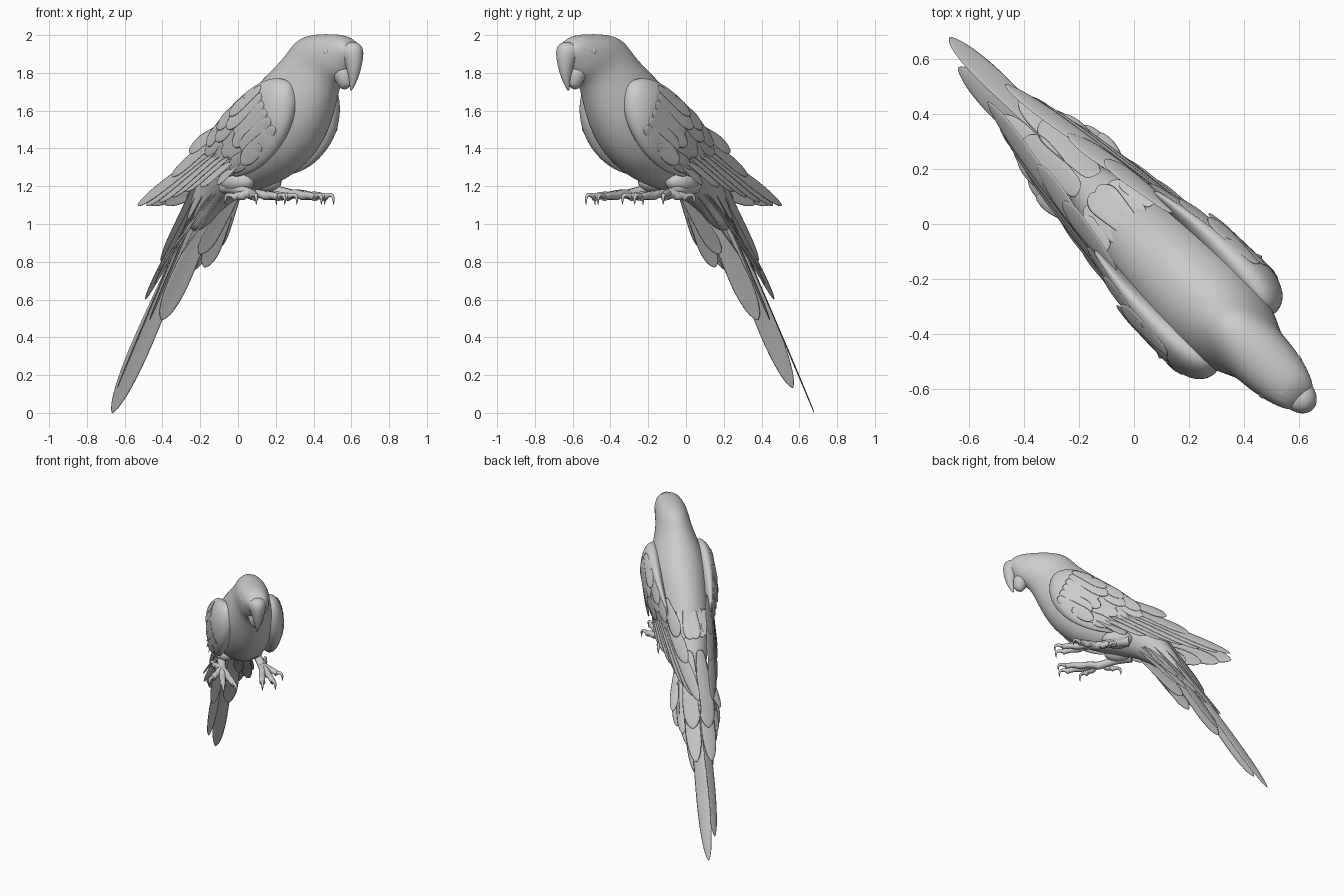
import bpy, bmesh, math
from mathutils import Vector

if "Cube" in bpy.data.objects:
    bpy.data.objects.remove(bpy.data.objects["Cube"])

R2 = math.sqrt(0.5)
V0 = -0.017  # sideways offset of the bird's mirror plane


def world(p):
    # bird space: u forward, v to its left, z up; it faces +x -y
    u, v, z = p[0], p[1] + V0, p[2]
    return Vector(((u + v) * R2, (v - u) * R2, z))


def finish(name, bm, subsurf=0, solid=0):
    bmesh.ops.recalc_face_normals(bm, faces=bm.faces)
    me = bpy.data.meshes.new(name)
    bm.to_mesh(me)
    bm.free()
    for p in me.polygons:
        p.use_smooth = True
    ob = bpy.data.objects.new(name, me)
    bpy.context.collection.objects.link(ob)
    if solid:
        m = ob.modifiers.new("thick", 'SOLIDIFY')
        m.thickness, m.offset = solid, 0
    if subsurf:
        m = ob.modifiers.new("smooth", 'SUBSURF')
        m.levels = m.render_levels = subsurf
    return ob


def loft(name, rings, side=1, n=16):
    # ring: (back u, back z, front u, front z, half width, sideways centre)
    bm = bmesh.new()
    loops = []
    for bu, bz, fu, fz, w, vc in rings:
        lp = []
        for i in range(n):
            a = 2 * math.pi * i / n
            k = (1 + math.cos(a)) / 2
            lp.append(bm.verts.new(world((bu + (fu - bu) * k,
                                          side * (vc + w * math.sin(a)), bz + (fz - bz) * k))))
        loops.append(lp)
    for a, b in zip(loops, loops[1:]):
        for i in range(n):
            bm.faces.new((a[i], a[(i + 1) % n], b[(i + 1) % n], b[i]))
    bm.faces.new(loops[0])
    bm.faces.new(loops[-1])
    return finish(name, bm, 2)


def feather(bm, base, tip, width, wvec, side, crown=.12):
    base, tip = Vector(base), Vector(tip)
    d = (tip - base).normalized()
    w = Vector(wvec)
    w = (w - d * w.dot(d)).normalized()
    nrm = d.cross(w)
    if nrm.dot(Vector((-1, 2 * side, 0.5))) < 0:
        nrm = -nrm
    rows = []
    for t in (0, .2, .4, .6, .75, .85, .92, .97, 1):
        h = 0.5 + 0.5 * t / 0.7 if t < 0.7 else math.sqrt(max(0.004, 1 - ((t - .7) / .3) ** 2))
        h *= width / 2
        c = base.lerp(tip, t)
        rows.append([bm.verts.new(world(c + w * h * k + nrm * h * (crown if k == 0 else 0)))
                     for k in (-1, 0, 1)])
    for a, b in zip(rows, rows[1:]):
        for i in (0, 1):
            bm.faces.new((a[i], a[i + 1], b[i + 1], b[i]))


def tube(name, pts):
    # pts: (u, v, z, radius)
    cu = bpy.data.curves.new(name, 'CURVE')
    cu.dimensions = '3D'
    cu.bevel_depth, cu.bevel_resolution, cu.use_fill_caps = 1.0, 3, True
    sp = cu.splines.new('NURBS')
    sp.points.add(len(pts) - 1)
    for q, p in zip(sp.points, pts):
        q.co = (*world(p), 1)
        q.radius = p[3]
    sp.use_endpoint_u, sp.order_u, sp.resolution_u = True, 3, 5
    ob = bpy.data.objects.new(name, cu)
    bpy.context.collection.objects.link(ob)


def ball(name, c, r, scale, n=20):
    bm = bmesh.new()
    bmesh.ops.create_uvsphere(bm, u_segments=n, v_segments=n // 2, radius=r)
    for v in bm.verts:
        v.co = world([c[i] + v.co[i] * scale[i] for i in range(3)])
    finish(name, bm)


# Body, neck and head
loft("body", [
    (-.38, .98, -.27, .94, .05, 0), (-.28, 1.19, -.12, 1.09, .09, 0),
    (-.16, 1.34, .05, 1.16, .135, 0), (-.02, 1.52, .28, 1.20, .175, 0),
    (.12, 1.67, .49, 1.30, .198, 0), (.23, 1.76, .62, 1.45, .20, 0),
    (.325, 1.83, .695, 1.61, .170, 0), (.405, 1.895, .74, 1.72, .136, 0),
    (.455, 1.96, .785, 1.76, .120, 0), (.52, 1.995, .835, 1.785, .116, 0),
    (.61, 2.007, .865, 1.83, .108, 0), (.73, 2.007, .89, 1.87, .090, 0),
    (.84, 1.998, .915, 1.915, .06, 0)])

# Hooked beak
loft("upper_beak", [
    (.80, 1.85, .80, 1.95, .07, 0), (.82, 1.85, .89, 1.975, .066, 0),
    (.835, 1.85, .937, 1.94, .056, 0), (.84, 1.825, .937, 1.87, .044, 0),
    (.855, 1.785, .917, 1.79, .028, 0), (.858, 1.74, .89, 1.735, .014, 0),
    (.857, 1.705, .866, 1.703, .004, 0)])
loft("lower_beak", [
    (.75, 1.79, .84, 1.85, .06, 0), (.765, 1.755, .865, 1.81, .055, 0),
    (.785, 1.725, .865, 1.775, .042, 0), (.805, 1.71, .86, 1.745, .026, 0),
    (.83, 1.715, .855, 1.735, .008, 0)])

WING = [
    (.57, 1.74, .59, 1.68, .025, .15), (.51, 1.78, .595, 1.58, .06, .165),
    (.40, 1.77, .555, 1.46, .08, .18), (.27, 1.71, .46, 1.35, .074, .183),
    (.15, 1.63, .34, 1.28, .057, .18), (.03, 1.55, .22, 1.25, .036, .165),
    (-.08, 1.45, .08, 1.24, .016, .145)]


def on_wing(ring, k, s, lift):
    bu, bz, fu, fz, w, vc = ring
    v = vc + w * math.sqrt(max(0, 1 - (2 * k - 1) ** 2)) + lift
    return Vector((bu + (fu - bu) * k, s * v, bz + (fz - bz) * k))


for s, side in ((1, "left"), (-1, "right")):
    ball(side + "_eye", (.765, s * .09, 1.912), .02, (1, .7, 1))
    loft(side + "_wing_shoulder", WING, s)

    # Overlapping covert rows lying close on the wing
    bm = bmesh.new()
    for a, b, n in ((2, 4, 6), (3, 5, 6), (4, 6, 6)):
        for i in range(n):
            k = .14 + .68 * i / (n - 1)
            p, q = on_wing(WING[a], k, s, -.006), on_wing(WING[b], k, s, .008)
            q = p.lerp(q, 1.0 + .15 * (i % 2))
            # follow the curved wing surface
            wv = on_wing(WING[a], k + .06, s, 0) - on_wing(WING[a], k - .06, s, 0)
            feather(bm, p, q, .10, wv, s, .08)
    finish(side + "_wing_coverts", bm, 1, .005)

    # Long flight feathers, tips meeting over the tail
    bm = bmesh.new()
    for base, tip, wd in (
            ((.08, .15, 1.53), (-.24, .11, 1.39), .12),
            ((.08, .165, 1.48), (-.40, .08, 1.26), .12),
            ((.10, .175, 1.45), (-.69, .045, 1.10), .11),
            ((.10, .18, 1.43), (-.60, .07, 1.10), .11),
            ((.12, .185, 1.41), (-.47, .10, 1.12), .11),
            ((.14, .19, 1.39), (-.36, .115, 1.15), .11),
            ((.16, .195, 1.37), (-.24, .14, 1.18), .11),
            ((.20, .20, 1.35), (-.10, .165, 1.21), .11),
            ((.25, .20, 1.34), (.04, .18, 1.22), .10)):
        feather(bm, (base[0], s * base[1], base[2]), (tip[0], s * tip[1], tip[2]),
                wd, (.5, -.25 * s, .8), s)
    finish(side + "_flight_feathers", bm, 1, .005)

    # Tail: long central pair, shorter steps and spread coverts beneath
    bm = bmesh.new()
    long_tip = (-.952, .025, -.002) if s > 0 else (-.852, .035, .13)
    for base, tip, wd, tilt in (
            ((-.18, .03, 1.27), long_tip, .115, 1),
            ((-.17, .05, 1.24), (-.62, .055, .60), .12, .45),
            ((-.15, .06, 1.22), (-.60, .045, .49), .12, .8),
            ((-.13, .07, 1.20), (-.52, .085, .68), .12, .6),
            ((-.10, .07, 1.18), (-.46, .12, .75), .10, 1),
            ((-.08, .08, 1.18), (-.38, .145, .77), .10, 1),
            ((-.06, .08, 1.17), (-.32, .165, .86), .08, 1),
            ((-.04, .05, 1.16), (-.34, .07, .84), .09, 1),
            ((-.22, .04, 1.27), (-.50, .055, .80), .14, .45)):
        feather(bm, (base[0], s * base[1], base[2]), (tip[0], s * tip[1], tip[2]),
                wd, (.72 * tilt, s, -.45 * tilt), s)
    finish(side + "_tail_feathers", bm, 1, .005)

    # Rump feathers
    bm = bmesh.new()
    for i in range(3):
        v = s * (.02 + .045 * i)
        feather(bm, (.0, v, 1.51 - .02 * i), (-.19 + .02 * i, v, 1.335), .09,
                (0, 1, -.3 * s * i), s, .08)
    finish(side + "_rump_feathers", bm, 1, .005)

    # Thigh, shank, toes and claws
    ball(side + "_thigh", (.11, s * .10, 1.225), .09, (1.25, .8, .7))
    tube(side + "_shank", [(.03, s * .115, 1.20, .04), (.10, s * .12, 1.195, .036),
                           (.18, s * .13, 1.175, .026), (.27, s * .14, 1.155, .03)])
    for i, (eu, ev) in enumerate(((.50, .10), (.50, .175), (.37, .225), (.16, .175))):
        def at(t, z, r):
            return (.26 + (eu - .26) * t, s * (.14 + (ev - .14) * t), z, r)
        tube(f"{side}_toe_{i}", [at(0, 1.155, .026), at(.3, 1.165, .021), at(.55, 1.145, .025),
                                 at(.75, 1.155, .019), at(1, 1.14, .02)])
        d = Vector((eu - .26, ev - .14)).normalized()
        tube(f"{side}_claw_{i}", [
            (eu - d.x * .01, s * (ev - d.y * .01), 1.143, .015),
            (eu + d.x * .035, s * (ev + d.y * .035), 1.163, .011),
            (eu + d.x * .055, s * (ev + d.y * .055), 1.13, .007),
            (eu + d.x * .048, s * (ev + d.y * .048), 1.10, .001)])
